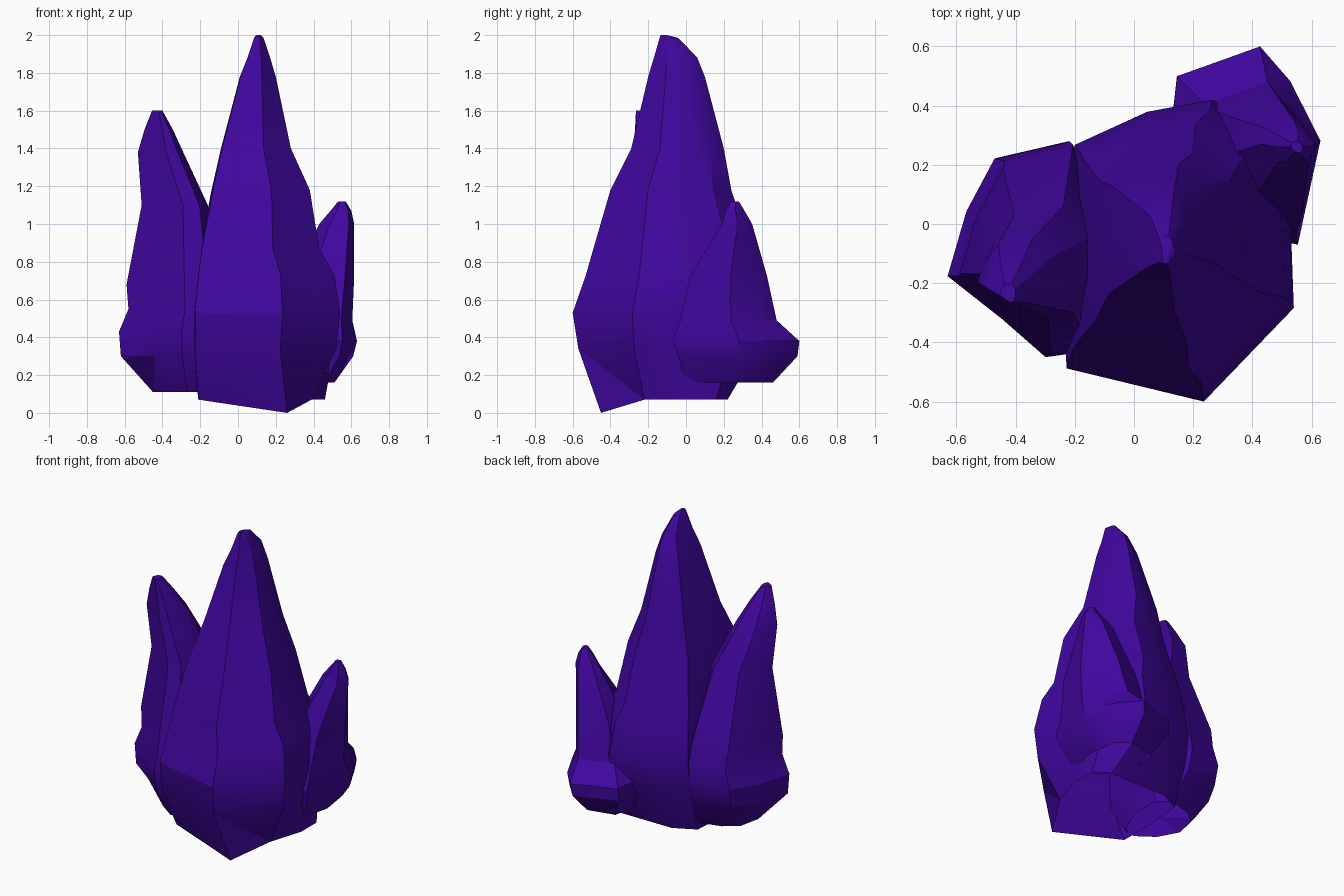
import bpy, bmesh

mat = bpy.data.materials.new("violet_crystal")
mat.diffuse_color = (0.05, 0.002, 0.34, 1)


def crystal(name, outline, foot, rings):
    """Loft one open-bottomed shard from an irregular foot (x, y, z) through
    scaled copies of the outline; each ring is (z, xmin, xmax, ymin, ymax)."""
    bm = bmesh.new()
    loops = [[bm.verts.new(p) for p in foot]]
    for z, x0, x1, y0, y1 in rings:
        loops.append([bm.verts.new(((x0 + x1) / 2 + u * (x1 - x0) / 2,
                                    (y0 + y1) / 2 + v * (y1 - y0) / 2, z))
                      for u, v in outline])
    n = len(outline)
    for a, b in zip(loops, loops[1:]):
        for i in range(n):
            j = (i + 1) % n
            bm.faces.new((a[i], a[j], b[j], b[i]))
    bm.faces.new(loops[-1])
    bmesh.ops.triangulate(bm, faces=bm.faces[:])
    me = bpy.data.meshes.new(name)
    bm.to_mesh(me)
    bm.free()
    me.materials.append(mat)
    ob = bpy.data.objects.new(name, me)
    bpy.context.collection.objects.link(ob)
    # soften shallow bends, keep the facet ridges crisp
    bpy.ops.object.select_all(action='DESELECT')
    ob.select_set(True)
    bpy.context.view_layer.objects.active = ob
    bpy.ops.object.shade_smooth_by_angle(angle=0.45)


# Tall central shard, its front corner dips to the ground
crystal("main_crystal",
        [(.22, -1), (1, -.38), (.97, .25), (.77, .7), (.3, 1),
         (-.27, .92), (-.9, .7), (-1, 0), (-.97, -.78)],
        [(.26, -.45, 0), (.39, -.22, .07), (.46, .0, .07), (.46, .16, .07),
         (.36, .22, .07), (-.05, .22, .07), (-.19, .15, .07),
         (-.21, -.08, .07), (-.21, -.34, .07)],
        [(.34, -.24, .52, -.57, .38),
         (.53, -.24, .54, -.60, .42),
         (.73, -.22, .51, -.53, .38),
         (.87, -.20, .43, -.49, .34),
         (1.18, -.14, .38, -.40, .24),
         (1.40, -.09, .28, -.29, .20),
         (1.78, .01, .20, -.20, .10),
         (1.88, .05, .17, -.17, .06),
         (1.985, .085, .135, -.14, -.04),
         (2.0, .095, .12, -.135, -.10)])

# Medium shard on the left
crystal("left_crystal",
        [(-1, -.25), (-.3, -.65), (.25, -1), (.75, -.95), (1, -.3),
         (1, .4), (.55, 1), (-.4, .84), (-.76, .35)],
        [(-.45, -.11, .11), (-.38, -.24, .11), (-.27, -.32, .11),
         (-.18, -.30, .11), (-.10, -.1, .11), (-.10, .08, .11),
         (-.18, .14, .11), (-.33, .10, .11), (-.42, .03, .11)],
        [(.30, -.62, -.10, -.43, .25),
         (.43, -.63, -.10, -.45, .28),
         (.55, -.58, -.10, -.44, .27),
         (.68, -.59, -.10, -.41, .24),
         (1.10, -.51, -.16, -.31, .06),
         (1.38, -.53, -.29, -.28, -.05),
         (1.50, -.495, -.345, -.27, -.13),
         (1.60, -.455, -.40, -.265, -.20)])

# Short shard at the back right with a flared foot
crystal("right_crystal",
        [(.7, -1), (1, .05), (.6, .65), (.2, 1), (-.9, .7), (-1, 0), (-.4, -.8)],
        [(.46, .0, .16), (.51, .2, .16), (.48, .4, .16), (.40, .46, .16),
         (.22, .42, .16), (.18, .22, .16), (.3, .05, .16)],
        [(.30, .12, .61, -.04, .59),
         (.38, .12, .63, -.07, .60),
         (.49, .22, .605, -.03, .48),
         (.72, .29, .615, .02, .43),
         (1.0, .43, .615, .19, .35),
         (1.07, .49, .60, .21, .31),
         (1.12, .53, .57, .24, .28)])
